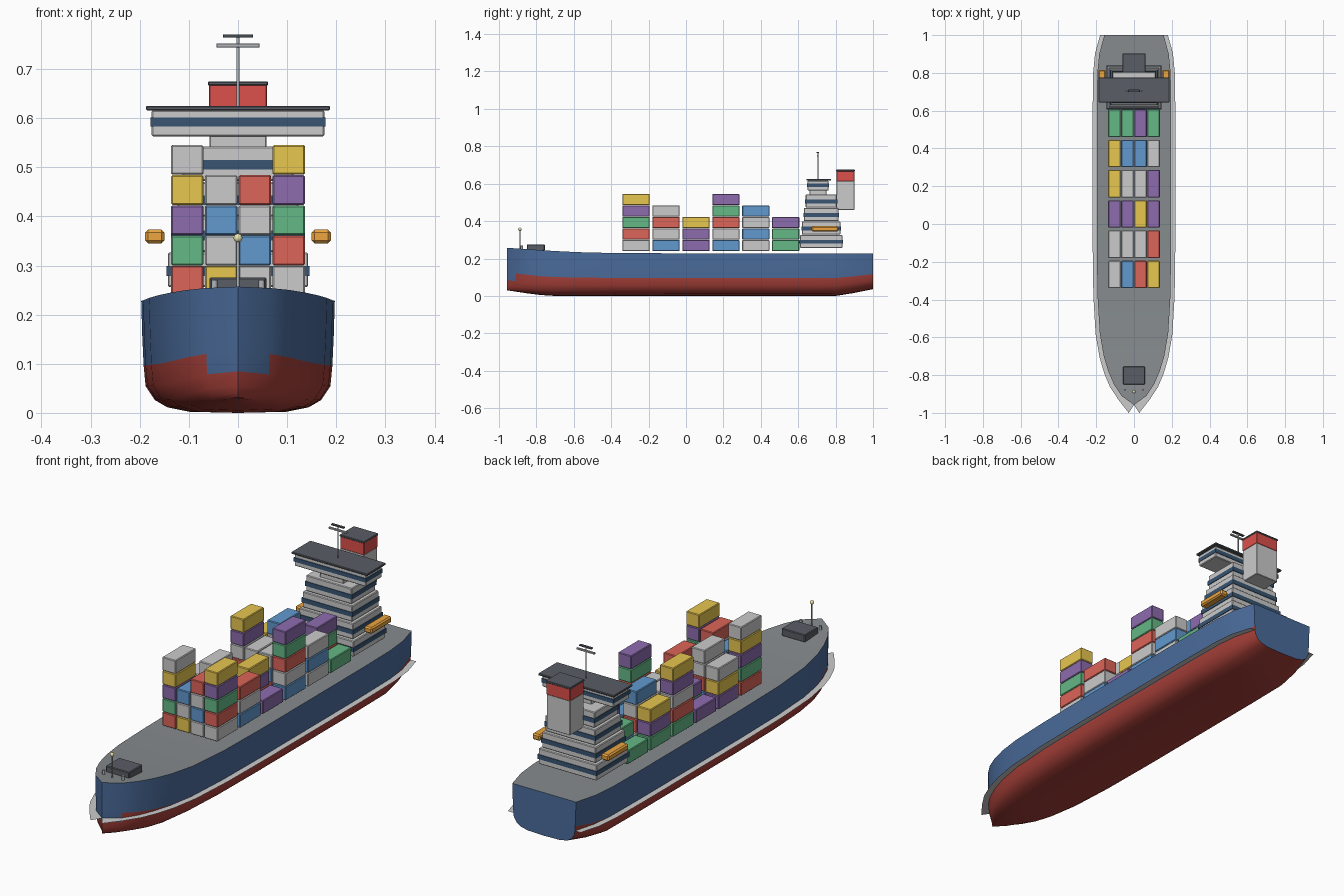
import bpy, bmesh, math

if "Cube" in bpy.data.objects:
    bpy.data.objects.remove(bpy.data.objects["Cube"])

COLORS = {
    'R': (0.72, 0.13, 0.10), 'Y': (0.80, 0.57, 0.08), 'B': (0.12, 0.32, 0.62),
    'G': (0.13, 0.48, 0.24), 'P': (0.27, 0.15, 0.43), 'S': (0.60, 0.60, 0.62),
    'W': (0.78, 0.78, 0.75), 'hull_blue': (0.07, 0.15, 0.33), 'hull_red': (0.38, 0.05, 0.04),
    'deck': (0.24, 0.26, 0.27), 'dark': (0.10, 0.11, 0.13), 'window': (0.04, 0.09, 0.17),
    'orange': (0.85, 0.38, 0.05), 'paint': (0.82, 0.82, 0.79), 'funnel_red': (0.72, 0.08, 0.07),
    'lamp': (0.85, 0.78, 0.40), 'steel': (0.45, 0.47, 0.50),
}
MATS = {}


def mat(key):
    if key not in MATS:
        MATS[key] = bpy.data.materials.new("paint_" + key)
        MATS[key].diffuse_color = (*COLORS[key], 1)
    return MATS[key]


def mesh_object(name, bm, *keys):
    me = bpy.data.meshes.new(name)
    bm.to_mesh(me)
    bm.free()
    ob = bpy.data.objects.new(name, me)
    bpy.context.collection.objects.link(ob)
    for k in keys:
        me.materials.append(mat(k))
    return ob


def box(name, x, y, z, key, bevel=0.002):
    """Box from (min, max) pairs."""
    bm = bmesh.new()
    bmesh.ops.create_cube(bm, size=1)
    for v in bm.verts:
        v.co = [(a + b) / 2 + c * (b - a) for c, (a, b) in zip(v.co, (x, y, z))]
    if bevel:
        bmesh.ops.bevel(bm, geom=bm.edges[:], offset=bevel, segments=1, affect='EDGES')
    return mesh_object(name, bm, key)


def post(name, x, y, z0, z1, r, key, sides=12):
    bm = bmesh.new()
    bmesh.ops.create_cone(bm, cap_ends=True, segments=sides, radius1=r, radius2=r, depth=z1 - z0)
    bmesh.ops.translate(bm, verts=bm.verts, vec=(x, y, (z0 + z1) / 2))
    return smooth(mesh_object(name, bm, key))


def smooth(ob, angle=40):
    bpy.ops.object.select_all(action='DESELECT')
    ob.select_set(True)
    bpy.context.view_layer.objects.active = ob
    bpy.ops.object.shade_smooth_by_angle(angle=math.radians(angle))
    return ob


# Hull stations: y, half beam, keel height, deck height
STATIONS = [
    (-0.958, 0.0, 0.030, 0.257), (-0.91, 0.066, 0.023, 0.254), (-0.85, 0.106, 0.014, 0.250),
    (-0.78, 0.136, 0.005, 0.245), (-0.70, 0.160, 0.0, 0.240), (-0.58, 0.181, 0.0, 0.234),
    (-0.38, 0.193, 0.0, 0.229), (-0.1, 0.197, 0.0, 0.228), (0.6, 0.197, 0.0, 0.228),
    (0.8, 0.194, 0.0, 0.228), (0.9, 0.184, 0.016, 0.228), (1.0, 0.157, 0.036, 0.228),
]
# Section from keel to deck edge: beam fraction, height fraction
SECTION = [(0, 0), (0.5, 0.01), (0.73, 0.05), (0.86, 0.115), (0.955, 0.24), (0.975, 0.42),
           (0.99, 0.7), (1, 1)]
RED_ROWS = 5

bm = bmesh.new()
half = SECTION[:0:-1]
ring_shape = [(-f, h) for f, h in half] + SECTION
rings = [[bm.verts.new((b * f, y, k + (d - k) * h)) for f, h in ring_shape]
         for y, b, k, d in STATIONS]
mid = len(half)
for s, (r0, r1) in enumerate(zip(rings, rings[1:])):
    for i in range(len(ring_shape) - 1):
        row = i - mid if i >= mid else mid - 1 - i
        face = bm.faces.new((r0[i], r1[i], r1[i + 1], r0[i + 1]))
        face.material_index = int(row < RED_ROWS - (s == 0))
    bm.faces.new((r0[0], r0[-1], r1[-1], r1[0])).material_index = 2
bm.faces.new(rings[-1])
bmesh.ops.remove_doubles(bm, verts=bm.verts, dist=0.0005)
bmesh.ops.recalc_face_normals(bm, faces=bm.faces)
smooth(mesh_object("hull", bm, 'hull_blue', 'hull_red', 'deck'))

# Thin flat waterline strip round both sides
for side in (-1, 1):
    bm = bmesh.new()
    pairs = []
    for i, (y, b, k, d) in enumerate(STATIONS):
        p, n = STATIONS[max(i - 1, 0)], STATIONS[min(i + 1, len(STATIONS) - 1)]
        tx, ty = n[1] - p[1], n[0] - p[0]
        l = math.hypot(tx, ty)
        out = 0.027
        x1, y1 = b * 0.975 + out * ty / l, min(y - out * tx / l, 1.0)
        if i == 0:
            x1, y1 = 0.028, -1.0
        pairs.append([bm.verts.new((side * b * 0.97, y, 0.098)),
                      bm.verts.new((side * x1, y1, 0.098))])
    for a, c in zip(pairs, pairs[1:]):
        bm.faces.new((a[0], a[1], c[1], c[0]))
    bmesh.ops.recalc_face_normals(bm, faces=bm.faces)
    mesh_object("waterline_strip", bm, 'paint')

# Container stacks: bays bow to stern, columns left to right, colours bottom to top
BAYS = ["RGPYW YWB WBSR SRGPY", "PYW BRWS WS BSR", "P GP RPY P",
        "GRSPY BGW RBS BSRGP", "GPY WRSB GB WBS", "G BG RGP G"]
for bay, stacks in enumerate(BAYS):
    y = -0.267 + 0.16 * bay
    for col, stack in enumerate(stacks.split()):
        x = (col - 1.5) * 0.069
        for level, key in enumerate(stack):
            z = 0.239 + 0.0615 * level
            box("container", (x - 0.033, x + 0.033), (y - 0.0725, y + 0.0725),
                (z, z + 0.0605), key, 0.003)

# Stepped deckhouse tiers with window bands
for i in range(4):
    w, z = 0.143 - 0.01 * i, 0.256 + 0.072 * i
    y0, y1 = 0.61 + 0.01 * i, 0.836 - 0.01 * i
    box("house_tier", (-w, w), (y0, y1), (z, z + 0.07), 'paint', 0.003)
    box("window_band", (-w - 0.003, w + 0.003), (y0 - 0.003, y1 + 0.003),
        (z + 0.023, z + 0.043), 'window', 0)

# Bridge, neck and roof
box("bridge_neck", (-0.058, 0.058), (0.66, 0.75), (0.54, 0.566), 'paint')
box("bridge", (-0.176, 0.176), (0.65, 0.762), (0.563, 0.616), 'paint', 0.003)
box("bridge_windows", (-0.178, 0.178), (0.647, 0.765), (0.583, 0.601), 'window', 0)
box("bridge_roof", (-0.187, 0.187), (0.643, 0.776), (0.616, 0.625), 'dark')

# Funnel
box("funnel", (-0.058, 0.058), (0.805, 0.9), (0.46, 0.615), 'paint')
box("funnel_band", (-0.059, 0.059), (0.804, 0.901), (0.613, 0.668), 'funnel_red')
box("funnel_cap", (-0.061, 0.061), (0.802, 0.903), (0.666, 0.675), 'dark')

# Radar mast
post("radar_mast", 0, 0.705, 0.62, 0.767, 0.003, 'steel')
box("radar_lower", (-0.044, 0.044), (0.701, 0.709), (0.744, 0.752), 'steel', 0.001)
box("radar_upper", (-0.031, 0.031), (0.699, 0.711), (0.764, 0.770), 'dark', 0.001)

# Lifeboats and bow bollards on both sides
for s in (-1, 1):
    box("lifeboat", tuple(sorted((s * 0.15, s * 0.189))), (0.672, 0.816), (0.345, 0.373),
        'orange', 0.006)
    post("bollard", s * 0.048, -0.878, 0.245, 0.27, 0.006, 'steel')

# Bow winch and foremast lamp
box("bow_winch", (-0.058, 0.058), (-0.85, -0.755), (0.242, 0.276), 'dark', 0.003)
post("foremast", 0, -0.888, 0.245, 0.352, 0.003, 'steel')
bm = bmesh.new()
bmesh.ops.create_uvsphere(bm, u_segments=12, v_segments=8, radius=0.009)
bmesh.ops.translate(bm, verts=bm.verts, vec=(0, -0.888, 0.356))
smooth(mesh_object("foremast_lamp", bm, 'lamp'))

for m in bpy.data.materials:
    if m.users and not m.is_grease_pencil:
        m.use_nodes = True
        m.node_tree.nodes["Principled BSDF"].inputs["Base Color"].default_value = m.diffuse_color
